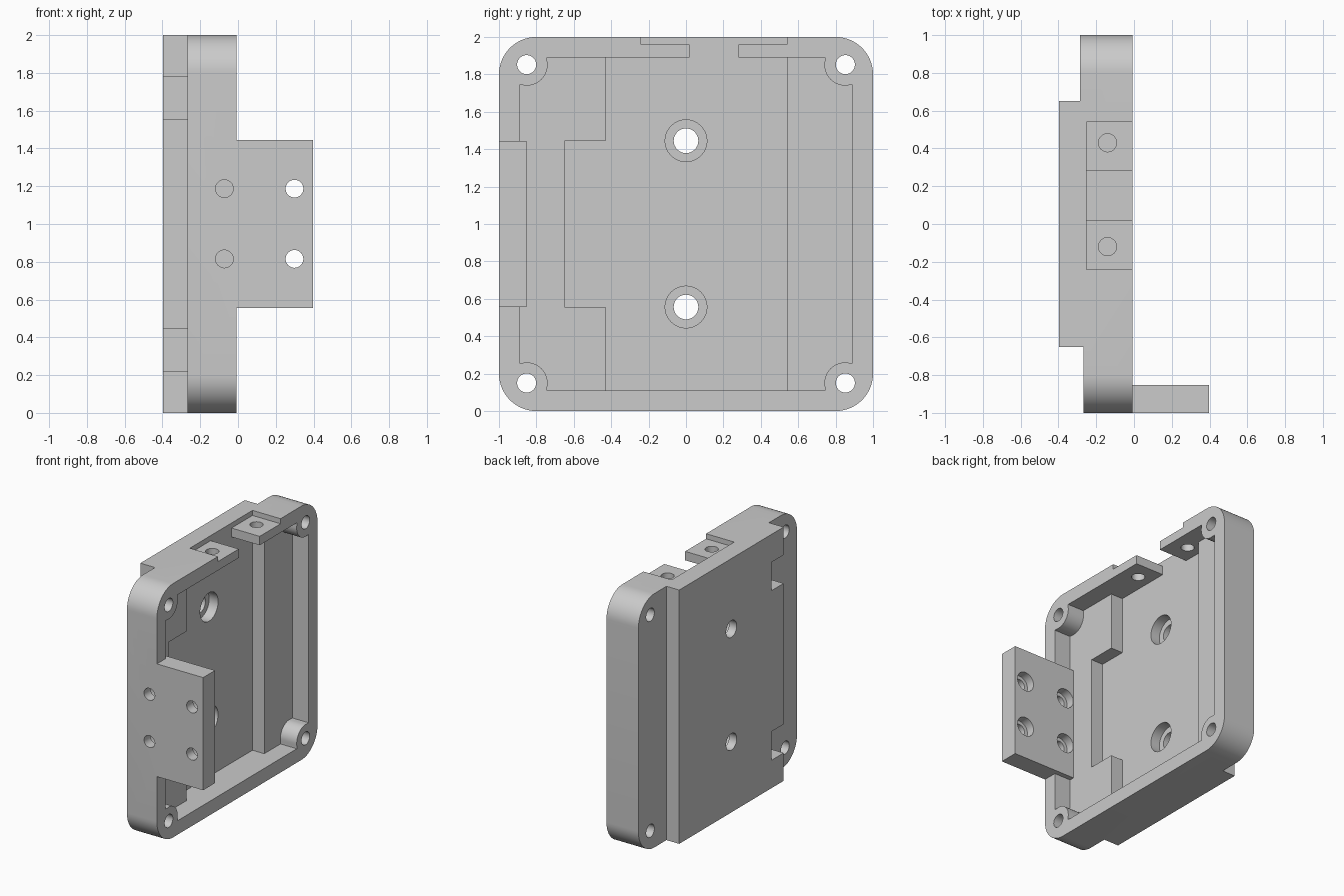
import bpy, bmesh, math
from mathutils import Matrix, Vector

cube = bpy.data.objects.get("Cube")
if cube:
    bpy.data.objects.remove(cube, do_unlink=True)

grey = bpy.data.materials.new("plain_grey")
grey.use_nodes = True
colour = (0.595, 0.595, 0.595, 1)
grey.diffuse_color = colour
grey.node_tree.nodes["Principled BSDF"].inputs["Base Color"].default_value = colour


def finish(bm, name):
    mesh = bpy.data.meshes.new(name)
    bm.to_mesh(mesh)
    bm.free()
    obj = bpy.data.objects.new(name, mesh)
    mesh.materials.append(grey)
    bpy.context.collection.objects.link(obj)
    return obj


def box(x, y, z, name="cutter", corner=0):
    """Box from three ranges, optionally with its x-running edges rounded."""
    bm = bmesh.new()
    bmesh.ops.create_cube(bm, size=1)
    for v in bm.verts:
        v.co = Vector([(a + b) / 2 + c * (b - a) for c, (a, b) in zip(v.co, (x, y, z))])
    if corner:
        edges = [e for e in bm.edges if abs(e.verts[0].co.x - e.verts[1].co.x) > 0.1]
        bmesh.ops.bevel(bm, geom=edges, offset=corner, segments=14, profile=0.5,
                        affect='EDGES')
    return finish(bm, name)


def rod(axis, start, end, radius, a, b):
    """Cylinder along an axis; a and b are its other two coordinates in order."""
    mid = (start + end) / 2
    place = {'X': (mid, a, b), 'Y': (a, mid, b), 'Z': (a, b, mid)}[axis]
    turn = {'X': Matrix.Rotation(math.pi / 2, 4, 'Y'),
            'Y': Matrix.Rotation(math.pi / 2, 4, 'X'), 'Z': Matrix()}[axis]
    bm = bmesh.new()
    bmesh.ops.create_cone(bm, cap_ends=True, segments=32, radius1=radius, radius2=radius,
                          depth=end - start, matrix=Matrix.Translation(place) @ turn)
    return finish(bm, "cutter")


def cut(target, tool):
    mod = target.modifiers.new("cut", 'BOOLEAN')
    mod.operation = 'DIFFERENCE'
    mod.solver = 'EXACT'
    mod.object = tool
    bpy.context.view_layer.objects.active = target
    bpy.ops.object.modifier_apply(modifier=mod.name)
    bpy.data.objects.remove(tool, do_unlink=True)


RIM, LEDGE, FLOOR = -0.007, -0.149, -0.252
BRACKET_Y, BRACKET_Z = (-1.2, -0.852), (0.556, 1.444)

# Rounded block that the housing and its side bracket are carved from
housing = box((-0.396, 0.396), (-1, 1), (0, 2), "housing", corner=0.2)

# Free the bracket above the rim
above_rim = box((RIM, 0.6), (-1.3, 1.3), (-0.3, 2.3))
cut(above_rim, box((-0.3, 0.8), (-1.5, BRACKET_Y[1]), BRACKET_Z))
cut(housing, above_rim)

# Steps beside the raised back plate, and the two notches in its edge
cut(housing, box((-0.6, -0.285), (0.65, 1.3), (-0.2, 2.2)))
cut(housing, box((-0.6, -0.268), (-1.3, -0.65), (-0.2, 2.2)))
for z in ((0.22, 0.446), (1.556, 1.78)):
    cut(housing, box((-0.6, -0.268), (-0.8, -0.5), z))

# Shallow cavity that leaves the corner bosses and the bracket root standing
cavity = box((LEDGE, 0.1), (-0.89, 0.89), (0.11, 1.89))
for side in (-1, 1):
    for level in (-1, 1):
        y, z = side * 0.85, 1 + level * 0.85
        outer_y, outer_z = side * 1.1, 1 + level * 1.1
        cut(cavity, rod('X', -0.4, 0.4, 0.11, y, z))
        cut(cavity, box((-0.4, 0.4), sorted((y, outer_y)),
                        sorted((z - level * 0.108, outer_z))))
        cut(cavity, box((-0.4, 0.4), sorted((y - side * 0.108, outer_y)),
                        sorted((z, outer_z))))
cut(cavity, box((-0.4, 0.4), BRACKET_Y, BRACKET_Z))
cut(housing, cavity)

# Deep pocket with its widened middle
cut(housing, box((FLOOR, 0), (-0.43, 0.54), (0.11, 1.89)))
cut(housing, box((FLOOR, 0), (-0.65, -0.3), BRACKET_Z))

# Top recess, the gap between its tabs, and the tab holes
cut(housing, box((FLOOR, 0.1), (-0.24, 0.54), (1.96, 2.2)))
cut(housing, box((FLOOR, 0.1), (0.02, 0.28), (1.5, 2.2)))
for y in (-0.12, 0.43):
    cut(housing, rod('Z', 1.8, 2.1, 0.048, -0.14, y))

# Corner screw holes
for y in (-0.852, 0.852):
    for z in (0.15, 1.852):
        cut(housing, rod('X', -0.6, 0.2, 0.051, y, z))

# Counterbored holes in the floor
for z in (0.556, 1.445):
    cut(housing, rod('X', -0.6, 0, 0.066, 0, z))
    cut(housing, rod('X', -0.33, 0, 0.112, 0, z))

# Counterbored holes in the bracket
for x in (-0.072, 0.299):
    for z in (0.815, 1.187):
        cut(housing, rod('Y', -1.1, -0.8, 0.047, x, z))
        cut(housing, rod('Y', -0.92, -0.8, 0.075, x, z))

# Smooth round walls, crisp edges
bpy.ops.object.select_all(action='DESELECT')
housing.select_set(True)
bpy.context.view_layer.objects.active = housing
bpy.ops.object.shade_smooth_by_angle(angle=math.radians(30))
